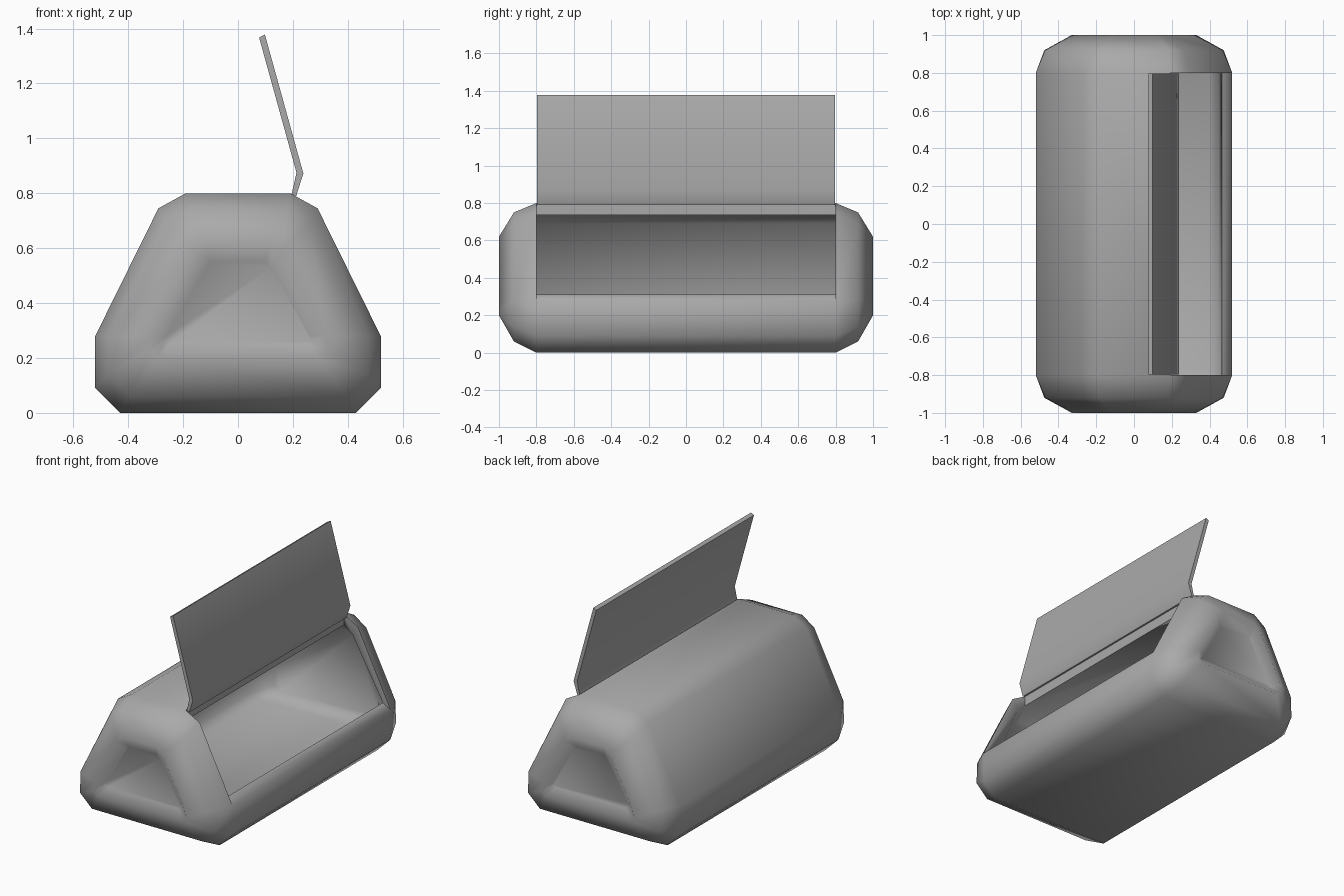
import bpy, bmesh, math

if "Cube" in bpy.data.objects:
    bpy.data.objects.remove(bpy.data.objects["Cube"], do_unlink=True)

grey = bpy.data.materials.new("plain_grey")
grey.use_nodes = True
colour = (0.4, 0.4, 0.4, 1)
grey.diffuse_color = colour
grey.node_tree.nodes["Principled BSDF"].inputs["Base Color"].default_value = colour


def finish(bm, name, angle):
    """Turn a bmesh into a smooth shaded grey object."""
    bmesh.ops.recalc_face_normals(bm, faces=bm.faces)
    mesh = bpy.data.meshes.new(name)
    bm.to_mesh(mesh)
    bm.free()
    mesh.materials.append(grey)
    obj = bpy.data.objects.new(name, mesh)
    bpy.context.collection.objects.link(obj)
    bpy.ops.object.select_all(action='DESELECT')
    obj.select_set(True)
    bpy.context.view_layer.objects.active = obj
    bpy.ops.object.shade_smooth_by_angle(angle=math.radians(angle))
    return obj


def loft(bm, sections, open_side):
    """Skin mirrored half outlines from front to back, leaving open_side out of the middle."""
    stations = [(-y, half) for y, half in sections] + [(y, half) for y, half in reversed(sections)]
    rings = []
    for y, half in stations:
        outline = half + [(-x, z) for x, z in reversed(half)]
        rings.append([bm.verts.new((x, y, z)) for x, z in outline])
    middle = len(sections) - 1
    for k, (a, b) in enumerate(zip(rings, rings[1:])):
        for i in range(len(a)):
            if k == middle and i in open_side:
                continue
            j = (i + 1) % len(a)
            bm.faces.new((a[i], a[j], b[j], b[i]))
    bm.faces.new(rings[0])
    bm.faces.new(rings[-1])
    first, last = open_side[0], open_side[-1] + 1
    return rings[middle][first:last + 1] + rings[middle + 1][first:last + 1][::-1]


# Half outlines, from the bottom edge up to the top edge
full = [(.43, 0), (.52, .09), (.52, .28), (.29, .745), (.19, .80)]
rounded = [(.39, .06), (.475, .14), (.47, .28), (.265, .69), (.18, .75)]
rim = [(.29, .20), (.33, .22), (.32, .28), (.16, .59), (.12, .62)]
panel = [(.25, .25), (.27, .26), (.26, .28), (.12, .53), (.10, .55)]
cavity = [(.40, .10), (.45, .14), (.465, .31), (.25, .69), (.19, .735)]
cavity_end = [(.33, .13), (.37, .16), (.36, .28), (.20, .64), (.15, .685)]

# Hollow case with rounded ends and one open slanted side
bm = bmesh.new()
outer_lip = loft(bm, [(.96, panel), (1, rim), (.92, rounded), (.8, full)], (2, 3))
inner_lip = loft(bm, [(.90, cavity_end), (.8, cavity)], (2, 3))
for i in range(len(outer_lip)):
    j = (i + 1) % len(outer_lip)
    bm.faces.new((outer_lip[i], outer_lip[j], inner_lip[j], inner_lip[i]))
finish(bm, "case", 65)

# Bent lid standing open on its hinge edge
bm = bmesh.new()
profile = [(.195, .795), (.213, .875), (.077, 1.367), (.098, 1.378), (.238, .872), (.212, .79)]
front, back = ([bm.verts.new((x, y, z)) for x, z in profile] for y in (-.797, .797))
for i in range(len(profile)):
    j = (i + 1) % len(profile)
    bm.faces.new((front[i], front[j], back[j], back[i]))
for ring in (front, back):
    bm.faces.new((ring[0], ring[1], ring[4], ring[5]))
    bm.faces.new(ring[1:5])
finish(bm, "lid", 60)
